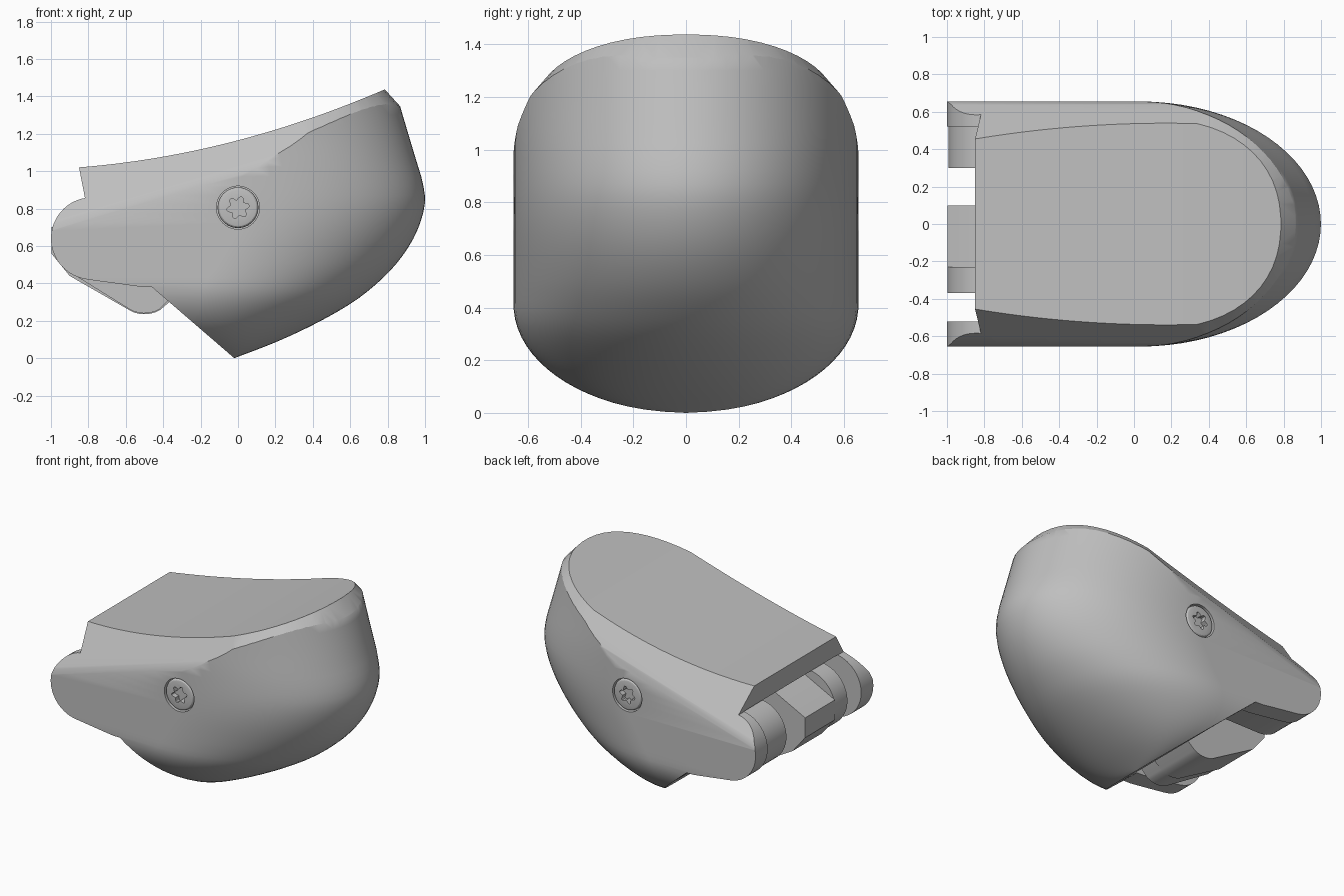
import bpy, bmesh, math
from mathutils import Vector

cube = bpy.data.objects.get("Cube")
if cube:
    bpy.data.objects.remove(cube, do_unlink=True)

grey = bpy.data.materials.new("plain_grey")
grey.use_nodes = True
grey.diffuse_color = (0.52, 0.52, 0.52, 1)
grey.node_tree.nodes["Principled BSDF"].inputs["Base Color"].default_value = (0.52, 0.52, 0.52, 1)

HALF = 0.655
PIVOT = (-0.78, 0.64)


def finish(bm, name):
    bmesh.ops.recalc_face_normals(bm, faces=bm.faces[:])
    mesh = bpy.data.meshes.new(name)
    bm.to_mesh(mesh)
    bm.free()
    ob = bpy.data.objects.new(name, mesh)
    bpy.context.collection.objects.link(ob)
    mesh.materials.append(grey)
    return ob


def prism(name, pts, y0, y1):
    """Extrude an (x, z) outline along y."""
    bm = bmesh.new()
    a = [bm.verts.new((x, y0, z)) for x, z in pts]
    b = [bm.verts.new((x, y1, z)) for x, z in pts]
    n = len(pts)
    bm.faces.new(a)
    bm.faces.new(b[::-1])
    for i in range(n):
        bm.faces.new((a[i], b[i], b[(i + 1) % n], a[(i + 1) % n]))
    return finish(bm, name)


def arc(cx, cz, r, a0, a1, n):
    return [(cx + r * math.cos(math.radians(a0 + (a1 - a0) * i / n)),
             cz + r * math.sin(math.radians(a0 + (a1 - a0) * i / n))) for i in range(n + 1)]


def boolean(ob, cutter, op):
    mod = ob.modifiers.new(op, "BOOLEAN")
    mod.operation, mod.object, mod.solver = op, cutter, "EXACT"
    bpy.context.view_layer.objects.active = ob
    bpy.ops.object.modifier_apply(modifier=mod.name)
    bpy.data.objects.remove(cutter, do_unlink=True)


def smooth(ob, degrees=28):
    bpy.ops.object.select_all(action="DESELECT")
    ob.select_set(True)
    bpy.context.view_layer.objects.active = ob
    bpy.ops.object.shade_smooth_by_angle(angle=math.radians(degrees))


def curve(keys, t):
    """Smooth interpolation through (t, value) keys."""
    i = max(k for k in range(len(keys) - 1) if keys[k][0] <= t)
    p = [keys[min(max(j, 0), len(keys) - 1)] for j in range(i - 1, i + 3)]
    h = p[2][0] - p[1][0]
    u = (t - p[1][0]) / h
    m1 = (p[2][1] - p[0][1]) / (p[2][0] - p[0][0]) * h
    m2 = (p[3][1] - p[1][1]) / (p[3][0] - p[1][0]) * h
    return ((2*u**3 - 3*u**2 + 1) * p[1][1] + (u**3 - 2*u**2 + u) * m1
            + (3*u**2 - 2*u**3) * p[2][1] + (u**3 - u**2) * m2)


def top(x):
    return 1.165 + 0.262 * x + 0.108 * x * x


# Domed shell from horizontal slices: nose position, start of rounding
nose = [(0, -0.02), (0.085, 0.2), (0.18, 0.405), (0.29, 0.6), (0.38, 0.72), (0.48, 0.825),
        (0.6, 0.915), (0.72, 0.973), (0.84, 1.0), (0.95, 0.985), (1.05, 0.955),
        (1.37, 0.86), (1.55, 0.81)]
shoulder = [(0, -0.04), (0.2, -0.2), (0.38, -0.18), (0.5, -0.11), (0.75, 0.02),
            (1.0, 0.02), (1.2, -0.03), (1.55, -0.1)]
SLICES, SEGS = 40, 40
bm = bmesh.new()
rings = []
for s in range(SLICES + 1):
    z = 1.54 * (s / SLICES) ** 1.6
    b = HALF * math.sqrt(max(0.0005, 1 - max(0, 1 - z / 0.41) ** 2))
    xf, xc = curve(nose, z), curve(shoulder, z)
    ring = [(-1.1, -b)]
    for i in range(SEGS + 1):
        a = math.pi * (i / SEGS - 0.5)
        ring.append((xc + (xf - xc) * math.cos(a), b * math.sin(a)))
    ring.append((-1.1, b))
    rings.append([bm.verts.new((x, y, z)) for x, y in ring])
bm.faces.new(rings[0][::-1])
bm.faces.new(rings[-1])
for lo, hi in zip(rings, rings[1:]):
    for i in range(len(lo)):
        j = (i + 1) % len(lo)
        bm.faces.new((lo[i], lo[j], hi[j], hi[i]))
bmesh.ops.recalc_face_normals(bm, faces=bm.faces[:])


def slice_off(point, normal):
    for side in (1, -1):
        cut = bmesh.ops.bisect_plane(
            bm, geom=bm.verts[:] + bm.edges[:] + bm.faces[:], dist=1e-6,
            plane_co=(point[0], point[1] * side, point[2]),
            plane_no=(normal[0], normal[1] * side, normal[2]), clear_outer=True)
        edges = [e for e in cut["geom_cut"]
                 if isinstance(e, bmesh.types.BMEdge) and e.is_boundary]
        if edges:
            bmesh.ops.edgeloop_fill(bm, edges=edges)


# Long side chamfers with softened lower edges, then a chamfer round the tip
slice_off((-0.85, 0.455, 1.02), (-0.224, 1, 0.75))
slice_off((0, 0.647, 1.005), (-0.176, 1.787, 0.59))


def rim(a):
    x = 0.1 + 0.685 * max(math.cos(a), 0) ** 0.88
    return Vector((x, 0.56 * max(math.sin(a), 0) ** 0.9, top(x)))


for k in range(12):
    a0, a1 = math.radians(3 + k * 6.3), math.radians(9.3 + k * 6.3)
    p, t = rim(a0), rim(a1) - rim(a0)
    out = Vector((t.y, -t.x, 0)).normalized()
    n = t.cross(out + Vector((0, 0, -1.1)))
    slice_off(p, n if n.z > 0 else -n)
slice_off(Vector((0.785, 0, top(0.785))), (1.1, 0, 1))
body = finish(bm, "fingertip_body")

# Side outline: swept top, rear step, rounded ears, slanted underside
outline = [(-0.85 + 2.05 * i / 40, top(-0.85 + 2.05 * i / 40)) for i in range(41)]
outline += [(1.2, -0.2), (0.212, -0.2), (-0.46, 0.38), (-0.52, 0.382), (-0.8, 0.42)]
outline += arc(*PIVOT, 0.22, 258, 100, 24)
boolean(body, prism("side_outline", outline, -0.9, 0.9), "INTERSECT")

# Hinge cavity between the ears
cavity = [(-1.2, 0.86), (-0.55, 0.86), (-0.35, 0.6), (-0.2, 0.3), (-0.35, 0.15), (-1.2, 0.15)]
boolean(body, prism("cavity", cavity, -0.52, 0.52), "DIFFERENCE")

# Screw pockets in both sides
for side in (1, -1):
    y = sorted((side * 0.59, side * 0.8))
    boolean(body, prism("pocket", arc(0, 0.805, 0.115, 0, 352.5, 47), *y), "DIFFERENCE")
smooth(body)
weighted = body.modifiers.new("clean_shading", "WEIGHTED_NORMAL")
weighted.keep_sharp = True

# Screws with six-lobed sockets
for side, label in ((1, "left"), (-1, "right")):
    y = sorted((side * 0.58, side * 0.654))
    screw = prism("screw_" + label, arc(0, 0.805, 0.109, 0, 352.5, 47), *y)
    bevel = screw.modifiers.new("edge", "BEVEL")
    bevel.width, bevel.segments = 0.018, 3
    bevel.limit_method, bevel.angle_limit = "ANGLE", math.radians(40)
    bpy.context.view_layer.objects.active = screw
    bpy.ops.object.modifier_apply(modifier="edge")
    star = []
    for i in range(48):
        a = math.tau * i / 48
        r = 0.05 + 0.011 * math.cos(6 * a)
        star.append((r * math.cos(a + 0.2), 0.805 + r * math.sin(a + 0.2)))
    y = sorted((side * 0.615, side * 0.7))
    boolean(screw, prism("socket", star, *y), "DIFFERENCE")
    smooth(screw)

# Hinge knuckle beside the left ear
knuckle = arc(*PIVOT, 0.212, 270, 90, 28) + [(-0.3, 0.852), (-0.3, 0.5), (-0.5, 0.428)]
smooth(prism("hinge_knuckle", knuckle, 0.3, 0.53))

# Central hinge tongue with a rounded lower heel
tongue = [(-0.998, 0.7), (-0.998, 0.56), (-0.9, 0.44)]
tongue += arc(-0.5, 0.40, 0.165, 235, 300, 8)
tongue += [(-0.25, 0.4), (-0.3, 0.84), (-0.72, 0.84)]
smooth(prism("hinge_tongue", tongue, -0.23, 0.1))

# Rounded roller on the tongue's right face
roller = arc(*PIVOT, 0.218, 230, 90, 24) + [(-0.3, 0.858), (-0.28, 0.4)]
roller += arc(-0.5, 0.40, 0.16, 300, 235, 8)
smooth(prism("hinge_roller", roller, -0.37, -0.23))
